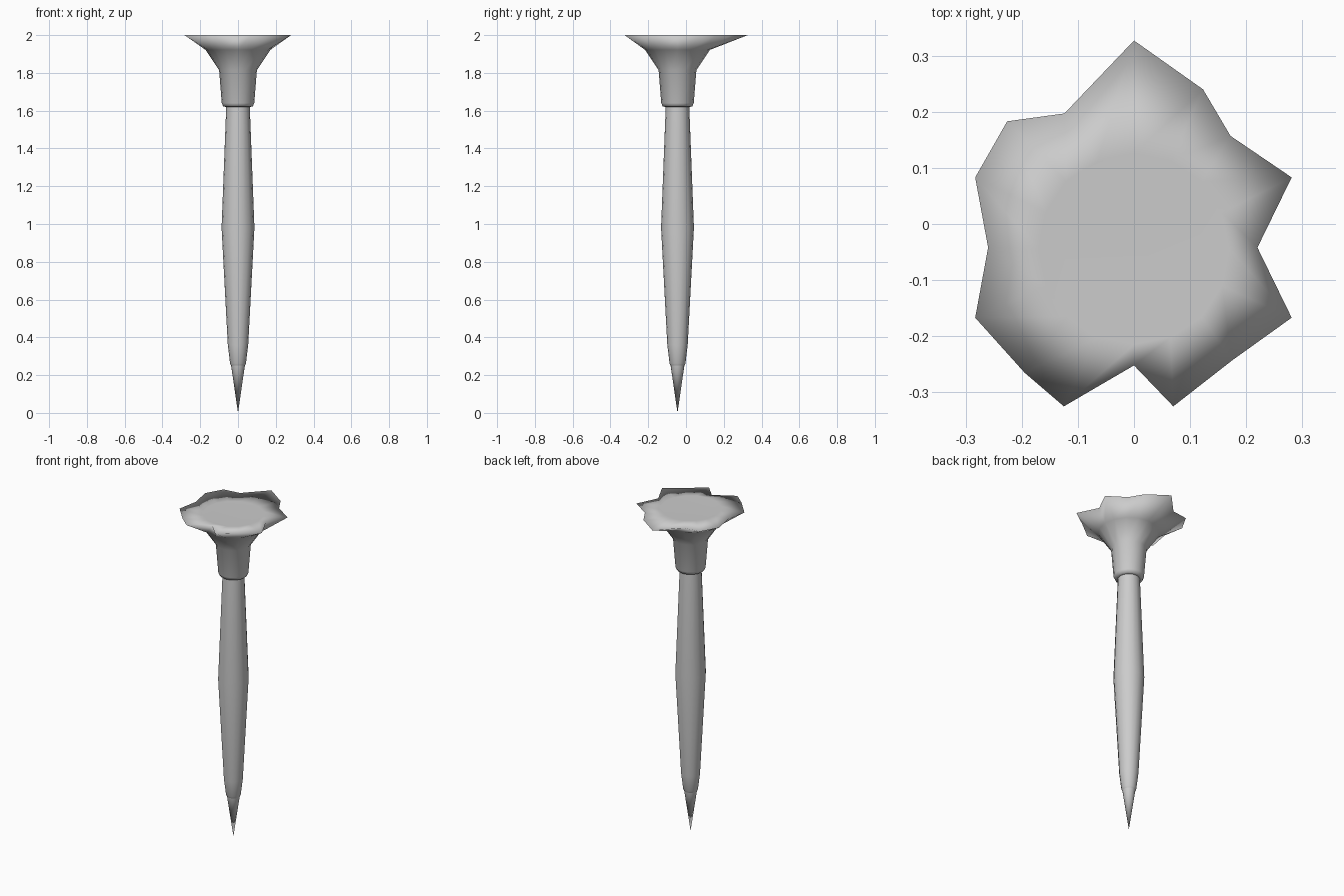
import bpy, bmesh, math

if "Cube" in bpy.data.objects:
    bpy.data.objects.remove(bpy.data.objects["Cube"])

SIDES = 16
CY = -0.045  # the axis sits slightly forward of the rim's centre


def ring(bm, r, z):
    return [bm.verts.new((r * math.cos(2 * math.pi * i / SIDES),
                          CY + r * math.sin(2 * math.pi * i / SIDES), z))
            for i in range(SIDES)]


def bridge(bm, a, b):
    for i in range(SIDES):
        j = (i + 1) % SIDES
        bm.faces.new((a[i], a[j], b[j], b[i]))


def finish(bm, name):
    bmesh.ops.recalc_face_normals(bm, faces=bm.faces)
    mesh = bpy.data.meshes.new(name)
    bm.to_mesh(mesh)
    bm.free()
    ob = bpy.data.objects.new(name, mesh)
    bpy.context.collection.objects.link(ob)
    mesh.shade_smooth()
    return ob


def lathe(bm, profile):
    rings = [ring(bm, r, z) for r, z in profile]
    for a, b in zip(rings, rings[1:]):
        bridge(bm, a, b)
    return rings


def smooth_by_angle(ob, degrees):
    bpy.ops.object.select_all(action='DESELECT')
    ob.select_set(True)
    bpy.context.view_layer.objects.active = ob
    bpy.ops.object.shade_smooth_by_angle(angle=math.radians(degrees))


# Shaft: slim, swelling at mid height
bm = bmesh.new()
rings = lathe(bm, [(0.036, 0.25), (0.042, 0.262), (0.054, 0.36),
                   (0.087, 0.98), (0.062, 1.63)])
bm.faces.new(rings[0])
bm.faces.new(rings[-1])
smooth_by_angle(finish(bm, "shaft"), 40)

# Pointed tip
bm = bmesh.new()
base = ring(bm, 0.037, 0.255)
point = bm.verts.new((0, CY, 0))
for i in range(SIDES):
    bm.faces.new((base[i], base[(i + 1) % SIDES], point))
bm.faces.new(base)
smooth_by_angle(finish(bm, "tip"), 40)

# Head: collar flaring into a hammered, ragged flat top
RIM = [(0.22, -0.042), (0.281, 0.083), (0.172, 0.157), (0.123, 0.24),
       (0, 0.327), (-0.124, 0.197), (-0.226, 0.183), (-0.283, 0.083),
       (-0.26, -0.042), (-0.283, -0.167), (-0.195, -0.265), (-0.125, -0.325),
       (0, -0.252), (0.07, -0.325), (0.175, -0.243), (0.281, -0.167)]
bm = bmesh.new()
rings = lathe(bm, [(0.062, 1.62), (0.078, 1.622), (0.086, 1.64),
                   (0.1, 1.815), (0.172, 1.922)])
rim = [bm.verts.new((x, y, 2.0)) for x, y in RIM]
inner = ring(bm, 0.17, 1.997)
bridge(bm, rings[-1], rim)
bridge(bm, rim, inner)
bm.faces.new(inner)
bm.faces.new(rings[0])
finish(bm, "head")
